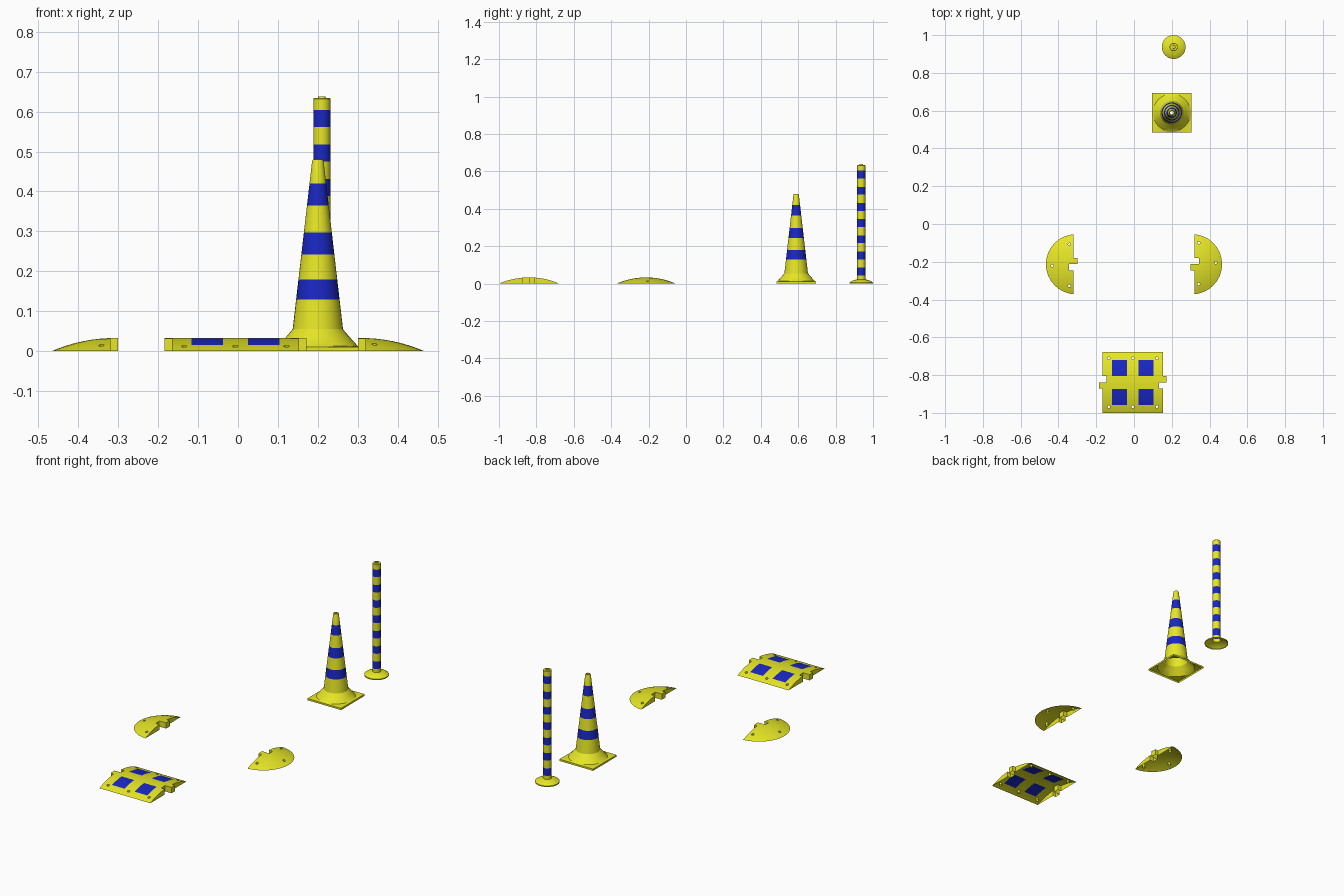
import bpy, bmesh, math
from mathutils import Matrix, Vector

if "Cube" in bpy.data.objects:
    bpy.data.objects.remove(bpy.data.objects["Cube"])


def material(name, color):
    m = bpy.data.materials.new(name)
    m.diffuse_color = color
    m.use_nodes = True
    m.node_tree.nodes["Principled BSDF"].inputs["Base Color"].default_value = m.diffuse_color
    return m


YELLOW = material("yellow_rubber", (0.80, 0.80, 0.02, 1))
BLUE = material("blue_stripe", (0.01, 0.02, 0.55, 1))
SEG = 32


def make_object(name, bm):
    me = bpy.data.meshes.new(name)
    bm.to_mesh(me)
    bm.free()
    me.materials.append(YELLOW)
    me.materials.append(BLUE)
    ob = bpy.data.objects.new(name, me)
    bpy.context.collection.objects.link(ob)
    return ob


def lathe(name, profile, loc, stripes=(), cap_top=False, cap_bottom=False):
    """profile rows: (radius, z[, 'square']); stripes: (z_low, z_high) painted blue."""
    bm = bmesh.new()
    rings = []
    for r, z, *square in profile:
        ring = []
        for i in range(SEG):
            a = 2 * math.pi * i / SEG
            c, s = math.cos(a), math.sin(a)
            k = r / max(abs(c), abs(s)) if square else r
            ring.append(bm.verts.new((loc[0] + k * c, loc[1] + k * s, z)))
        rings.append(ring)
    for a, b in zip(rings, rings[1:]):
        for i in range(SEG):
            j = (i + 1) % SEG
            f = bm.faces.new((a[i], a[j], b[j], b[i]))
            zm = f.calc_center_median().z
            f.material_index = int(any(lo < zm < hi for lo, hi in stripes))
    if cap_top:
        bm.faces.new(rings[-1])
    if cap_bottom:
        bm.faces.new(rings[0][::-1])
    return make_object(name, bm)


def prism(name, points, depth):
    """Closed polygon pushed along a depth vector."""
    bm = bmesh.new()
    face = bm.faces.new([bm.verts.new(p) for p in points])
    new = bmesh.ops.extrude_face_region(bm, geom=[face])["geom"]
    bmesh.ops.translate(bm, vec=Vector(depth),
                        verts=[v for v in new if isinstance(v, bmesh.types.BMVert)])
    bmesh.ops.recalc_face_normals(bm, faces=bm.faces)
    return make_object(name, bm)


def arc(half, sag, n):
    """Points (offset, z) along a shallow arc from -half to +half."""
    R = (half * half + sag * sag) / (2 * sag)
    a = math.asin(half / R)
    return [(R * math.sin(a * (2 * i / n - 1)),
             max(0.0, R * math.cos(a * (2 * i / n - 1)) - R + sag)) for i in range(n + 1)]


def carve(ob, plan, holes):
    """Trim a dome to a plan outline, drill bolt holes, open the underside."""
    cutters = [(prism("plan_cutter", [(x, y, -0.05) for x, y in plan], (0, 0, 0.15)), 'INTERSECT')]
    for h in holes:
        cutters.append((lathe("hole_cutter", [(0.007, -0.1), (0.007, 0.1)], h,
                              cap_top=True, cap_bottom=True), 'DIFFERENCE'))
    for c, op in cutters:
        c.hide_render = True
        m = ob.modifiers.new("cut", 'BOOLEAN')
        m.object, m.operation, m.solver = c, op, 'EXACT'
    dg = bpy.context.evaluated_depsgraph_get()
    me = bpy.data.meshes.new_from_object(ob.evaluated_get(dg))
    ob.modifiers.clear()
    ob.data = me
    for c, _ in cutters:
        bpy.data.objects.remove(c)
    bm = bmesh.new()
    bm.from_mesh(me)
    bm.normal_update()
    under = [f for f in bm.faces if f.normal.z < -0.9 and f.calc_center_median().z < 0.001]
    bmesh.ops.delete(bm, geom=under, context='FACES')
    bm.to_mesh(me)
    bm.free()


# flexible striped post with a round foot
POST = (0.21, 0.937)
r = 0.0215
bands = [(0.604 - 0.0865 * i - 0.042, 0.604 - 0.0865 * i) for i in range(6, -1, -1)]
profile = [(0.063, 0), (0.063, 0.006), (0.054, 0.012), (0.040, 0.018), (0.028, 0.021), (r, 0.023)]
profile += [(r, z) for b in bands for z in b]
profile += [(r, 0.632), (0.020, 0.634), (0.010, 0.634), (0.009, 0.638), (0.005, 0.638), (0.005, 0.634)]
lathe("striped_post", profile, POST, bands, cap_top=True)

# traffic cone with square foot, open at the top
CONE = (0.20, 0.589)
bands = [(0.13, 0.18), (0.2425, 0.2975), (0.365, 0.42)]


def cone_r(z):
    return 0.063 + (z - 0.055) / (0.475 - 0.055) * (0.0145 - 0.063)


profile = [(0.105, 0, 'square'), (0.105, 0.010, 'square'), (0.100, 0.013), (0.080, 0.035)]
profile += [(cone_r(z), z) for z in [0.055] + [z for b in bands for z in b] + [0.475]]
profile += [(0.0125, 0.480), (0.009, 0.480), (0.009, 0.470)]
lathe("traffic_cone", profile, CONE, bands)

# speed bump middle section with interlocking tabs
CX, CY = -0.0065, -0.839
dome = prism("speed_bump_middle", [(-0.3, CY + d, z) for d, z in arc(0.161, 0.033, 24)], (0.6, 0, 0))
W, T, N, K = 0.159, 0.178, 0.138, 0.033
half_plan = [(-W, 0.2), (-W, K), (-N, K), (-N, 0), (-T, 0), (-T, -K), (-W, -K), (-W, -0.2)]
plan = half_plan + [(-x, -y) for x, y in half_plan]
holes = [(CX + x, CY + y) for x in (-0.128, 0, 0.128) for y in (-0.128, 0.128)]
carve(dome, [(CX + x, CY + y) for x, y in plan], holes)

# blue reflective panels cut into the top of the bump
X0, X1, Y0, Y1 = 0.031, 0.110, 0.034, 0.119
bm = bmesh.new()
bm.from_mesh(dome.data)
for axis, centre, offs in ((0, CX, (X0, X1)), (1, CY, (Y0, Y1))):
    for o in offs:
        for s in (-1, 1):
            co, no = Vector(), Vector()
            co[axis], no[axis] = centre + s * o, 1
            bmesh.ops.bisect_plane(bm, geom=bm.verts[:] + bm.edges[:] + bm.faces[:],
                                   plane_co=co, plane_no=no)
bm.normal_update()
for f in bm.faces:
    c = f.calc_center_median()
    f.material_index = int(f.normal.z > 0.5 and X0 < abs(c.x - CX) < X1 and Y0 < abs(c.y - CY) < Y1)
bm.to_mesh(dome.data)
bm.free()

# rounded end caps, the right one is the left one turned half round
PY = -0.213
DX = -0.3075
rise = [(d, z) for d, z in arc(0.159, 0.033, 24) if d > 1e-6][::-1] + [(0.002, 0.033)]
left = lathe("bump_end_left", rise, (DX, PY), cap_top=True, cap_bottom=True)
plan = [(-0.6, 0.3), (-0.319, 0.3), (-0.319, K), (-0.300, K), (-0.300, 0),
        (-0.343, 0), (-0.343, -K), (-0.319, -K), (-0.319, -0.3), (-0.6, -0.3)]
holes = [(-0.432, PY - 0.008), (-0.342, PY + 0.105), (-0.342, PY - 0.114)]
carve(left, [(x, PY + y) for x, y in plan], holes)
right = bpy.data.objects.new("bump_end_right", left.data.copy())
bpy.context.collection.objects.link(right)
pivot = Matrix.Translation((0, PY, 0))
right.data.transform(pivot @ Matrix.Rotation(math.pi, 4, 'Z') @ pivot.inverted())

# smooth shading with crisp edges
for ob in bpy.context.scene.objects:
    ob.select_set(True)
    bpy.context.view_layer.objects.active = ob
bpy.ops.object.shade_smooth_by_angle(angle=math.radians(30))
